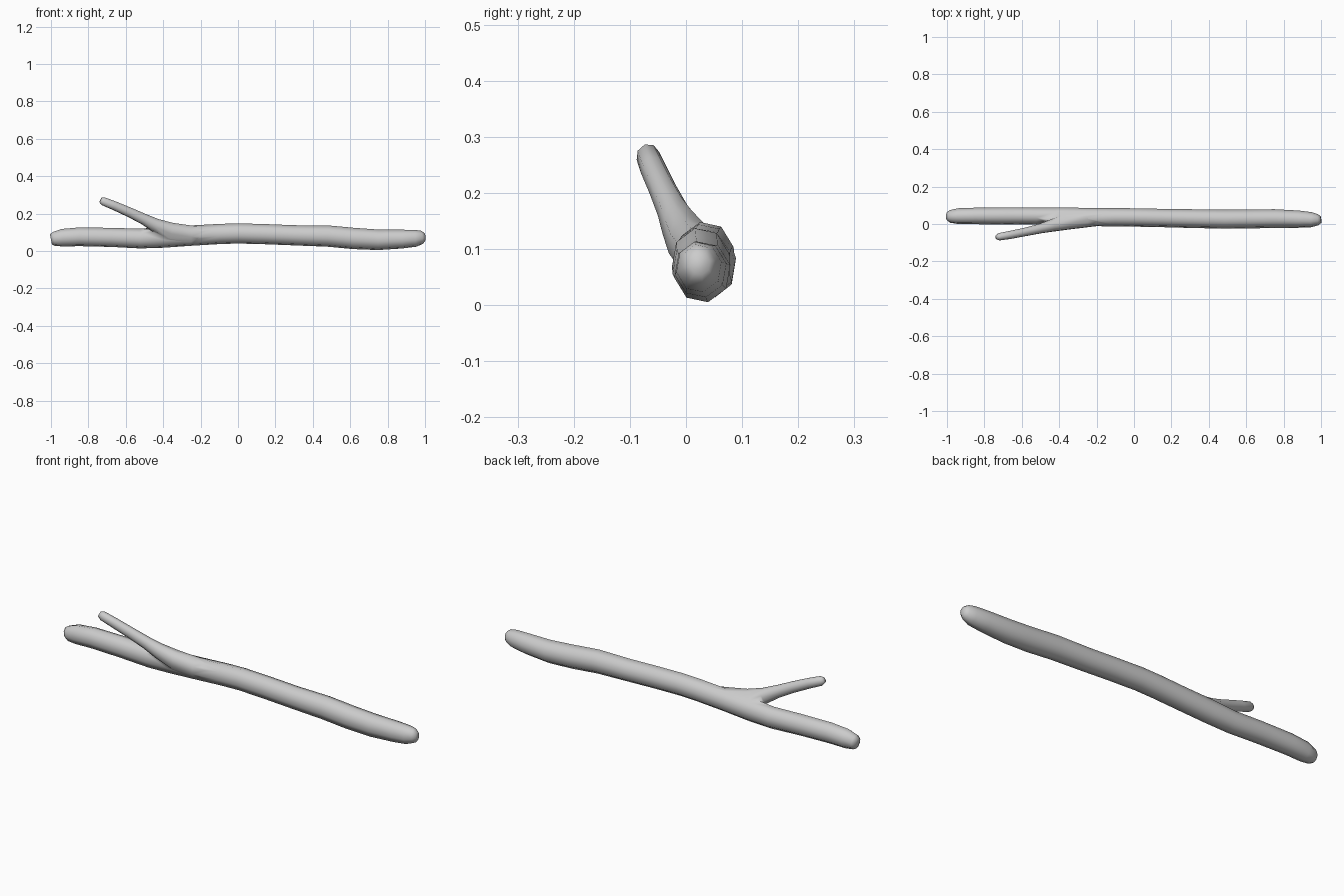
import bpy, bmesh, math
from mathutils import Vector

cube = bpy.data.objects.get("Cube")
if cube:
    bpy.data.objects.remove(cube)

# Single bark material
bark = bpy.data.materials.new("grey_bark")
bark.use_nodes = True
COLOUR = (0.6, 0.6, 0.6, 1)
bark.diffuse_color = COLOUR
bark.node_tree.nodes["Principled BSDF"].inputs["Base Color"].default_value = COLOUR


def limb(name, stations, sides=8, twist=0.2):
    """Sweep a ring along stations of (x, y, z, y radius, z radius)."""
    bm = bmesh.new()
    pts = [Vector(s[:3]) for s in stations]
    rings = []
    for i, s in enumerate(stations):
        tangent = (pts[min(i + 1, len(pts) - 1)] - pts[max(i - 1, 0)]).normalized()
        side = Vector((0, 0, 1)).cross(tangent).normalized()
        up = tangent.cross(side)
        ring = []
        for k in range(sides):
            a = math.tau * k / sides + twist
            ring.append(bm.verts.new(pts[i] + side * s[3] * math.cos(a) + up * s[4] * math.sin(a)))
        rings.append(ring)
    for a, b in zip(rings, rings[1:]):
        for k in range(sides):
            n = (k + 1) % sides
            bm.faces.new((a[k], a[n], b[n], b[k]))
    bm.faces.new(rings[0][::-1])
    bm.faces.new(rings[-1])
    bmesh.ops.recalc_face_normals(bm, faces=bm.faces)
    mesh = bpy.data.meshes.new(name)
    bm.to_mesh(mesh)
    bm.free()
    mesh.materials.append(bark)
    ob = bpy.data.objects.new(name, mesh)
    bpy.context.collection.objects.link(ob)
    return ob


# Gently wandering main stem with rounded ends
stem = limb("main_stem", [
    (-1.00, 0.040, 0.062, 0.022, 0.028),
    (-0.985, 0.040, 0.065, 0.034, 0.038),
    (-0.94, 0.042, 0.071, 0.043, 0.048),
    (-0.85, 0.043, 0.076, 0.045, 0.051),
    (-0.68, 0.043, 0.073, 0.047, 0.052),
    (-0.52, 0.043, 0.066, 0.047, 0.055),
    (-0.40, 0.042, 0.073, 0.049, 0.058),
    (-0.25, 0.038, 0.082, 0.050, 0.056),
    (-0.10, 0.036, 0.091, 0.050, 0.055),
    (0.00, 0.035, 0.094, 0.050, 0.055),
    (0.15, 0.032, 0.090, 0.050, 0.055),
    (0.30, 0.029, 0.084, 0.051, 0.055),
    (0.48, 0.026, 0.080, 0.052, 0.058),
    (0.62, 0.027, 0.067, 0.052, 0.058),
    (0.75, 0.029, 0.060, 0.051, 0.056),
    (0.88, 0.026, 0.064, 0.047, 0.051),
    (0.95, 0.023, 0.068, 0.041, 0.046),
    (0.985, 0.023, 0.073, 0.030, 0.036),
    (1.00, 0.025, 0.074, 0.018, 0.020),
])

# Side twig flaring into the stem
twig = limb("side_twig", [
    (-0.735, -0.070, 0.273, 0.012, 0.014),
    (-0.720, -0.068, 0.266, 0.021, 0.023),
    (-0.66, -0.058, 0.242, 0.023, 0.025),
    (-0.58, -0.042, 0.207, 0.024, 0.027),
    (-0.50, -0.024, 0.169, 0.028, 0.031),
    (-0.44, -0.008, 0.137, 0.036, 0.039),
    (-0.36, 0.010, 0.107, 0.044, 0.048),
    (-0.25, 0.025, 0.090, 0.046, 0.050),
    (-0.12, 0.034, 0.086, 0.035, 0.035),
], twist=0.35)

# Weld twig and stem into one skin
union = stem.modifiers.new("weld_twig", "BOOLEAN")
union.operation = "UNION"
union.solver = "EXACT"
union.object = twig
bpy.context.view_layer.objects.active = stem
stem.select_set(True)
bpy.ops.object.modifier_apply(modifier=union.name)
bpy.data.objects.remove(twig)
stem.name = "forked_branch"

# Soften the fork and shade smooth
bm = bmesh.new()
bm.from_mesh(stem.data)
bmesh.ops.remove_doubles(bm, verts=bm.verts, dist=0.004)
fork = [v for v in bm.verts if -0.53 < v.co.x < -0.15]
bmesh.ops.smooth_vert(bm, verts=fork, factor=0.15,
                      use_axis_x=True, use_axis_y=True, use_axis_z=True)
bmesh.ops.recalc_face_normals(bm, faces=bm.faces)
bm.to_mesh(stem.data)
bm.free()
stem.data.shade_smooth()
